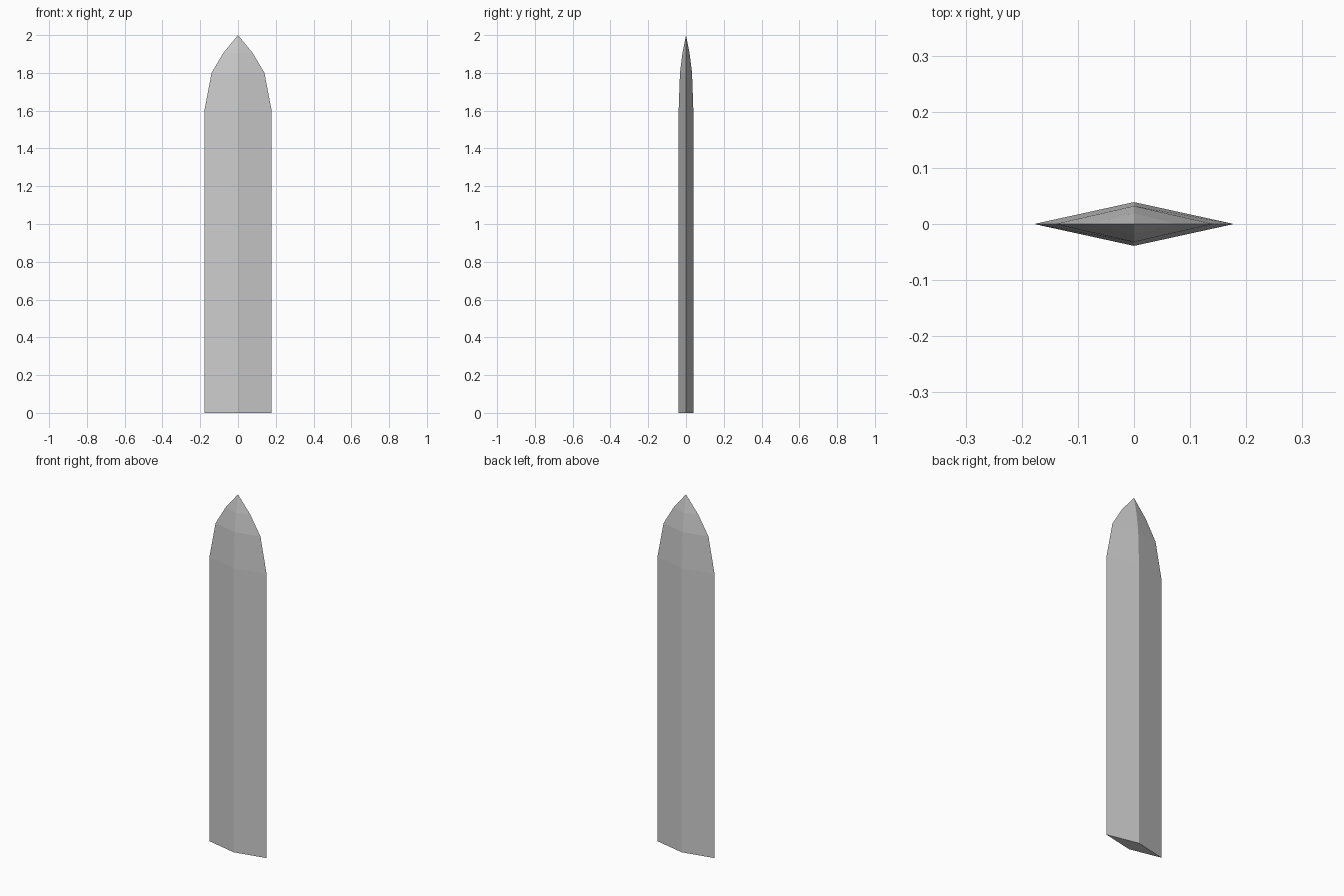
import bpy, bmesh

if "Cube" in bpy.data.objects:
    bpy.data.objects.remove(bpy.data.objects["Cube"])

# Blade sections: height, half width, half thickness of the diamond
SECTIONS = [(0, 0.178, 0.039), (1.6, 0.178, 0.039), (1.8, 0.14, 0.032), (1.905, 0.078, 0.019)]
TIP = (0, 0, 2)

bm = bmesh.new()
rings = [[bm.verts.new(p) for p in ((w, 0, z), (0, t, z), (-w, 0, z), (0, -t, z))]
         for z, w, t in SECTIONS]

# Bevelled sides
for low, high in zip(rings, rings[1:]):
    for i in range(4):
        j = (i + 1) % 4
        bm.faces.new((low[i], low[j], high[j], high[i]))

# Pointed tip and flat base
tip = bm.verts.new(TIP)
for i in range(4):
    bm.faces.new((rings[-1][i], rings[-1][(i + 1) % 4], tip))
bm.faces.new(rings[0][::-1])
bmesh.ops.recalc_face_normals(bm, faces=bm.faces)

mesh = bpy.data.meshes.new("blade")
bm.to_mesh(mesh)
bm.free()
blade = bpy.data.objects.new("blade", mesh)
bpy.context.collection.objects.link(blade)
